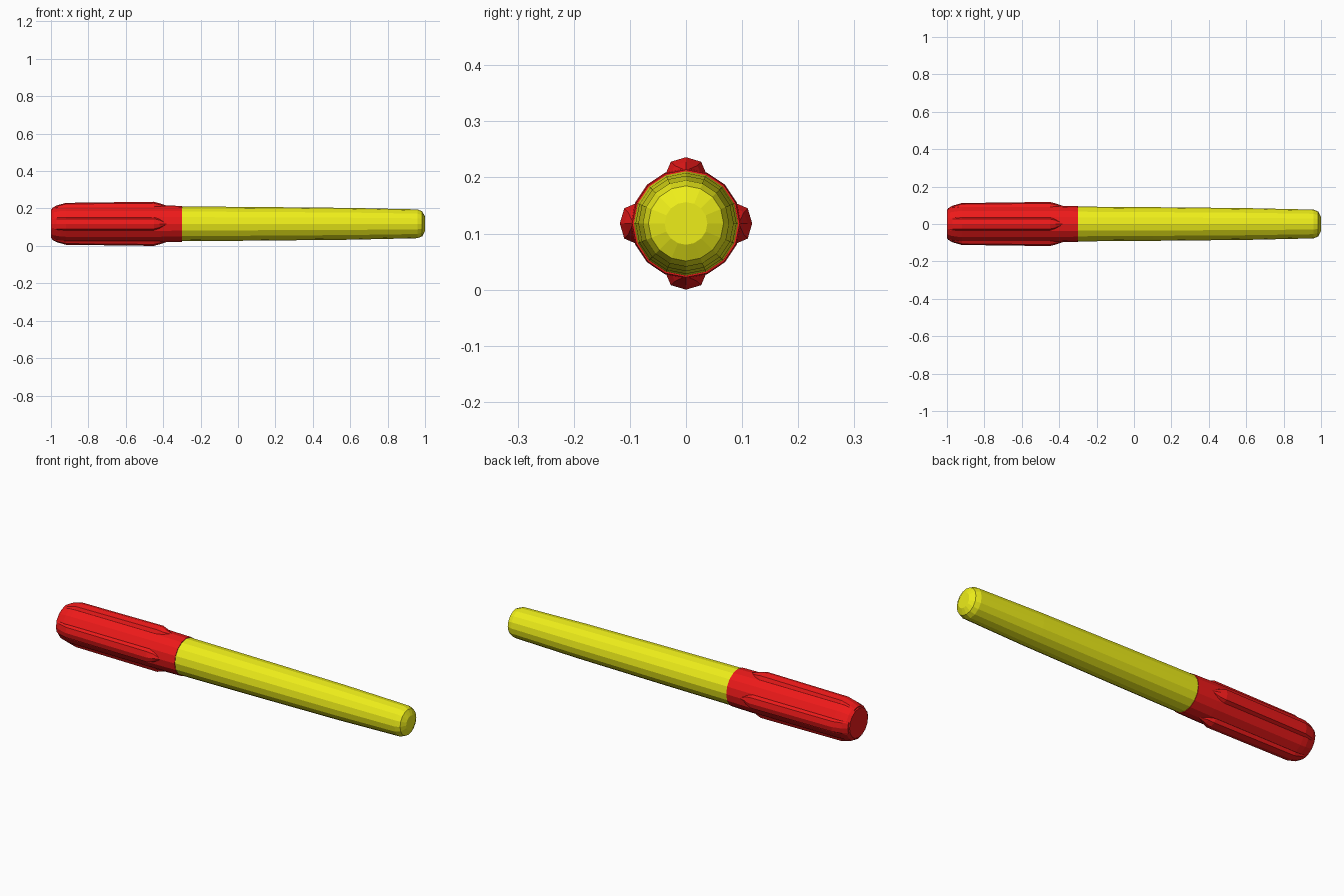
import bpy, bmesh
from math import pi, sin, cos

if "Cube" in bpy.data.objects:
    bpy.data.objects.remove(bpy.data.objects["Cube"])

AXIS_Z = 0.118   # height of the pen's centre line
SIDES = 16


def material(name, rgb):
    m = bpy.data.materials.new(name)
    m.diffuse_color = (*rgb, 1)
    m.use_nodes = True
    m.node_tree.nodes["Principled BSDF"].inputs["Base Color"].default_value = m.diffuse_color
    return m


def finish(bm, name, mat):
    bmesh.ops.recalc_face_normals(bm, faces=bm.faces[:])
    mesh = bpy.data.meshes.new(name)
    bm.to_mesh(mesh)
    bm.free()
    mesh.materials.append(mat)
    ob = bpy.data.objects.new(name, mesh)
    ob.location.z = AXIS_Z
    bpy.context.collection.objects.link(ob)
    return ob


def loft(bm, rings):
    """Skin a list of closed rings and close both ends."""
    loops = [[bm.verts.new(p) for p in ring] for ring in rings]
    n = len(loops[0])
    for a, b in zip(loops, loops[1:]):
        for i in range(n):
            j = (i + 1) % n
            bm.faces.new((a[i], a[j], b[j], b[i]))
    bm.faces.new(loops[0])
    bm.faces.new(loops[-1])


def turned(name, profile, mat):
    """Faceted solid of revolution around the x axis."""
    bm = bmesh.new()
    angles = [2 * pi * i / SIDES for i in range(SIDES)]
    loft(bm, [[(x, r * cos(a), r * sin(a)) for a in angles] for x, r in profile])
    return finish(bm, name, mat)


red = material("red_plastic", (0.85, 0.01, 0.01))
yellow = material("yellow_plastic", (0.85, 0.85, 0.01))

# Tapered barrel with a rounded end
turned("barrel", [(-0.30, 0.093), (0.10, 0.090), (0.60, 0.085), (0.96, 0.077),
                  (0.985, 0.067), (1.0, 0.038)], yellow)

# Cap with a rounded closed end
turned("cap", [(-1.0, 0.076), (-0.985, 0.087), (-0.95, 0.096), (-0.92, 0.098),
               (-0.42, 0.098), (-0.30, 0.096)], red)

# Four grip ribs: (x, crest height, shoulder height, shoulder half width, base half width)
RIB = [(-0.995, 0.084, 0.079, 0.026, 0.031),
       (-0.97, 0.098, 0.093, 0.027, 0.034),
       (-0.92, 0.112, 0.106, 0.027, 0.036),
       (-0.45, 0.118, 0.110, 0.027, 0.036),
       (-0.42, 0.110, 0.103, 0.020, 0.027),
       (-0.38, 0.097, 0.095, 0.002, 0.004)]
bm = bmesh.new()
for k in range(4):
    c, s = cos(k * pi / 2), sin(k * pi / 2)
    rings = []
    for x, crest, shoulder, w, base in RIB:
        low = min(0.089, shoulder - 0.006)
        section = [(-base, low), (-w, shoulder), (0, crest), (w, shoulder), (base, low)]
        rings.append([(x, u * c - h * s, u * s + h * c) for u, h in section])
    loft(bm, rings)
finish(bm, "cap_ribs", red)
